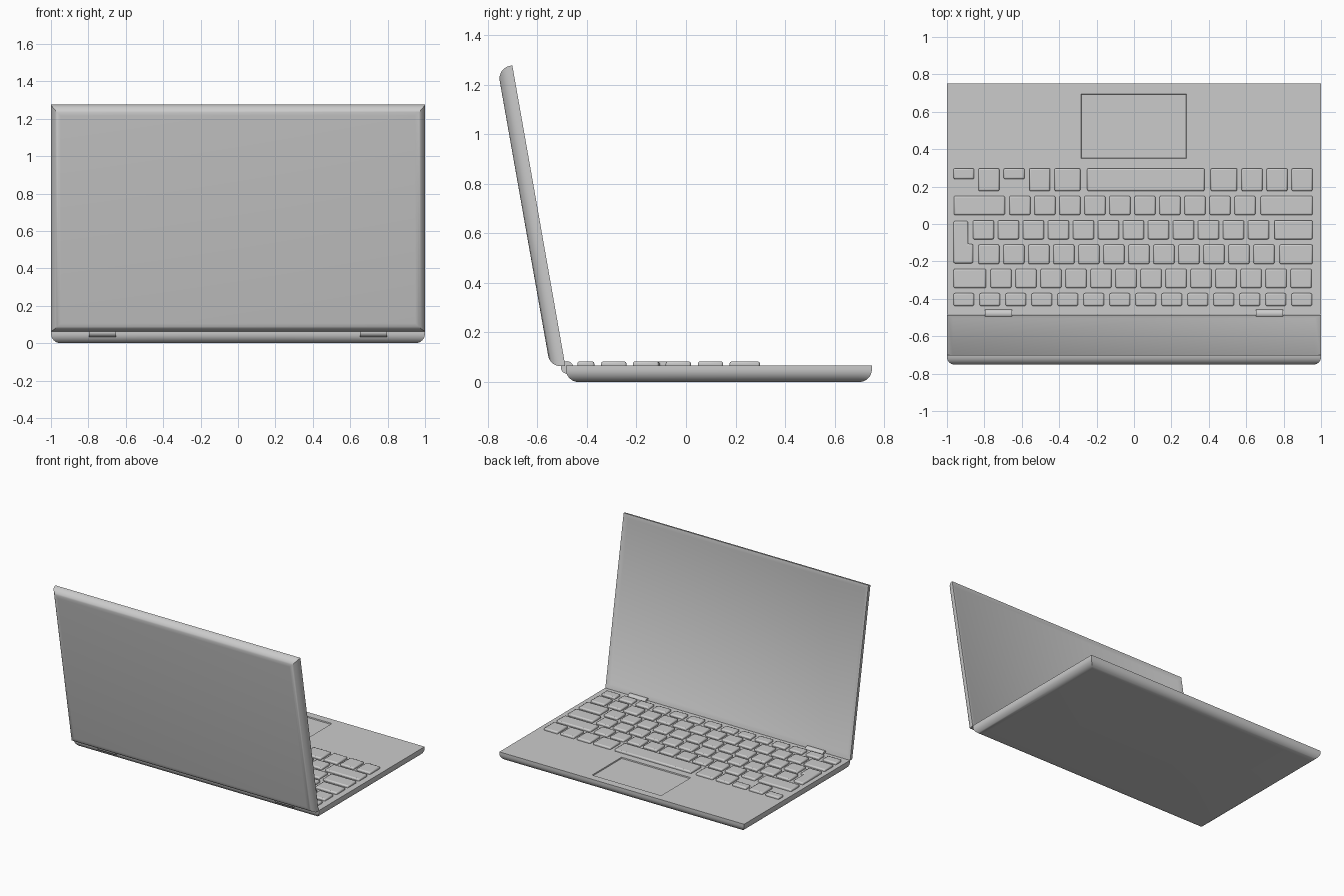
import bpy, bmesh, math
from mathutils import Matrix, Vector

if "Cube" in bpy.data.objects:
    bpy.data.objects.remove(bpy.data.objects["Cube"])


def finish(bm, name, smooth=True):
    bmesh.ops.recalc_face_normals(bm, faces=bm.faces)
    me = bpy.data.meshes.new(name)
    bm.to_mesh(me)
    bm.free()
    ob = bpy.data.objects.new(name, me)
    bpy.context.collection.objects.link(ob)
    if smooth:
        bpy.ops.object.select_all(action='DESELECT')
        ob.select_set(True)
        bpy.context.view_layer.objects.active = ob
        bpy.ops.object.shade_smooth_by_angle(angle=math.radians(35))
    return ob


def slab(y0, y1, z0, z1, radius):
    """Full-width plate with its four lower edges rounded."""
    bm = bmesh.new()
    bmesh.ops.create_cube(bm, size=1)
    for v in bm.verts:
        v.co = (v.co.x * 2, y0 + (v.co.y + .5) * (y1 - y0), z0 + (v.co.z + .5) * (z1 - z0))
    low = [e for e in bm.edges if all(abs(v.co.z - z0) < 1e-5 for v in e.verts)]
    bmesh.ops.bevel(bm, geom=low, offset=radius, segments=8, profile=0.5, affect='EDGES')
    return bm


def top_face(bm, z, x, y):
    """Upward face at height z nearest to x, y."""
    flat = [f for f in bm.faces if all(abs(v.co.z - z) < 1e-5 for v in f.verts)]
    return min(flat, key=lambda f: (f.calc_center_median() - Vector((x, y, z))).length)


# Base with a sunken touchpad
DECK = 0.067
bm = slab(-0.485, 0.75, 0, DECK, 0.052)
for co, no in (((-.284, 0, 0), (1, 0, 0)), ((.281, 0, 0), (1, 0, 0)),
               ((0, .35, 0), (0, 1, 0)), ((0, .695, 0), (0, 1, 0))):
    bmesh.ops.bisect_plane(bm, geom=bm.verts[:] + bm.edges[:] + bm.faces[:],
                           plane_co=co, plane_no=no)
pad = top_face(bm, DECK, 0, 0.52)
bmesh.ops.inset_region(bm, faces=[pad], thickness=0.003, depth=-0.008)
finish(bm, "base")

# Lid with a narrow rim sloping in to the screen, leaning back ten degrees
bm = slab(0, 1.23, -0.061, 0, 0.052)
screen = top_face(bm, 0, 0, 0.6)
bmesh.ops.inset_region(bm, faces=[screen], thickness=0.008, depth=0)
bmesh.ops.inset_region(bm, faces=[screen], thickness=0.038, depth=-0.012)
s, c = math.sin(math.radians(10)), math.cos(math.radians(10))
bm.transform(Matrix(((-1, 0, 0, 0), (0, -s, c, -0.487), (0, c, s, 0.066), (0, 0, 0, 1))))
finish(bm, "lid")

# Hinge barrels
for side, name in ((-1, "hinge_left"), (1, "hinge_right")):
    bm = bmesh.new()
    bmesh.ops.create_cone(bm, cap_ends=True, segments=24, radius1=0.025, radius2=0.025, depth=0.145)
    bm.transform(Matrix.Translation((side * 0.725, -0.48, 0.059)) @ Matrix.Rotation(math.pi / 2, 4, 'Y'))
    finish(bm, name)


# Keyboard rows, each one object made of bevelled caps
def rect(x0, x1, y0, y1):
    return [(x0, y0), (x1, y0), (x1, y1), (x0, y1)]


def key_row(name, outlines):
    bm = bmesh.new()
    for pts in outlines:
        face = bm.faces.new([bm.verts.new((x, y, 0.055)) for x, y in pts])
        ext = bmesh.ops.extrude_face_region(bm, geom=[face])
        for v in ext["geom"]:
            if isinstance(v, bmesh.types.BMVert):
                v.co.z = 0.083
    ob = finish(bm, name)
    bev = ob.modifiers.new("rounding", 'BEVEL')
    bev.width = 0.008
    bev.segments = 2
    bev.limit_method = 'ANGLE'


def run(x, count, y0, y1, width=0.112, pitch=0.1337):
    return [rect(x + i * pitch, x + i * pitch + width, y0, y1) for i in range(count)]


key_row("function_keys", run(-0.965, 14, -0.438, -0.37, 0.11, 0.139))
key_row("number_keys", [rect(-0.965, -0.79, -0.342, -0.24)] + run(-0.767, 13, -0.342, -0.24))
key_row("upper_letter_keys", run(-0.832, 12, -0.214, -0.11) + [rect(0.778, 0.955, -0.214, -0.11)])
key_row("home_letter_keys", run(-0.861, 12, -0.082, 0.02) + [rect(0.75, 0.955, -0.082, 0.02)])
key_row("lower_letter_keys", [rect(-0.963, -0.69, 0.048, 0.15)] + run(-0.666, 10, 0.048, 0.15)
        + [rect(0.677, 0.955, 0.048, 0.15)])
key_row("enter_key", [[(-0.965, -0.21), (-0.86, -0.21), (-0.86, -0.107),
                       (-0.888, -0.107), (-0.888, 0.016), (-0.965, 0.016)]])
key_row("arrow_keys", [rect(-0.965, -0.855, 0.24, 0.298), rect(-0.832, -0.72, 0.176, 0.298),
                       rect(-0.697, -0.585, 0.24, 0.298)])
spans = ((-.56, -.448), (-.425, -.287), (-.25, .377), (.41, .552))
key_row("space_row_keys", [rect(a, b, 0.176, 0.298) for a, b in spans] + run(0.575, 3, 0.176, 0.298))
